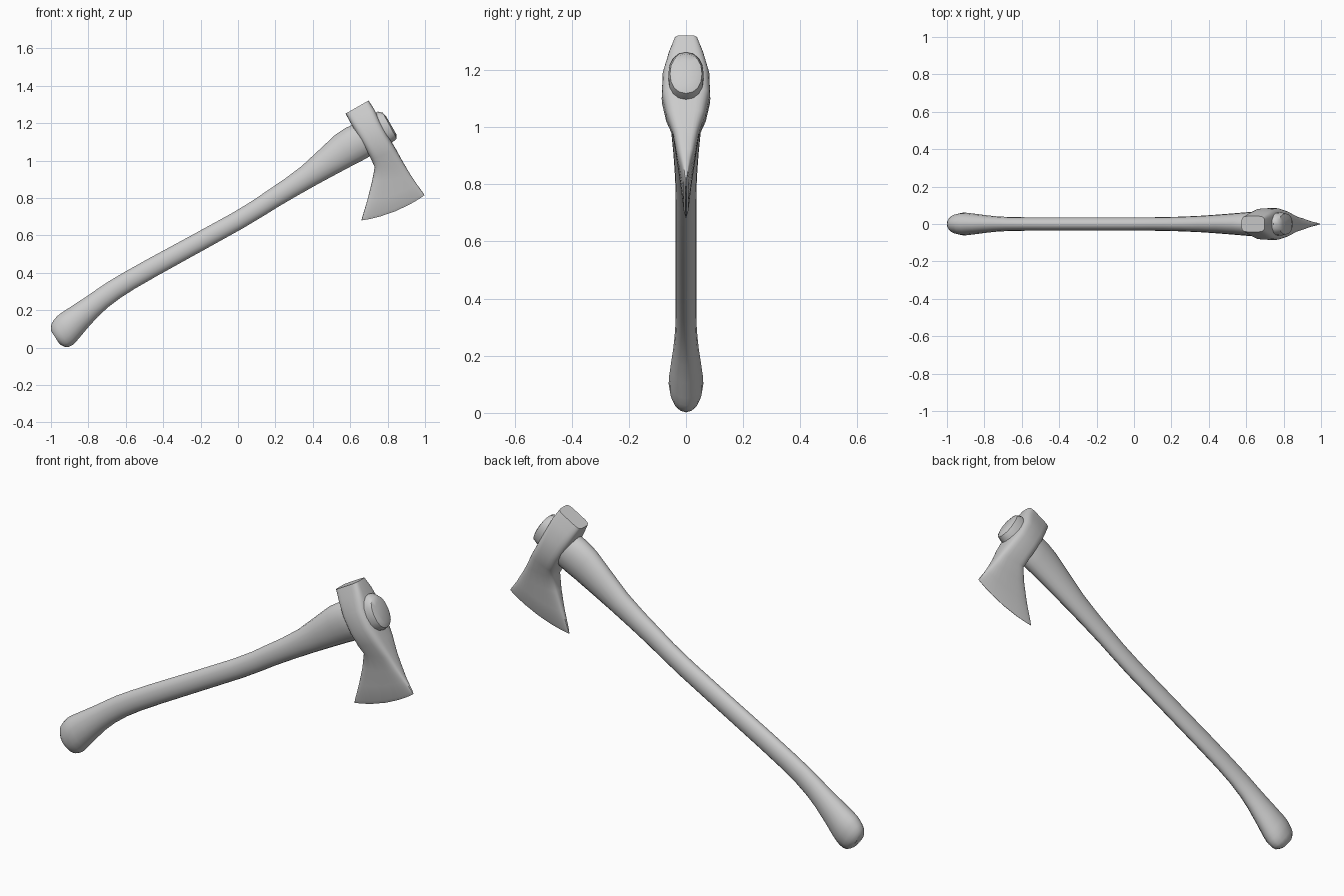
import bpy, bmesh, math
from mathutils import Vector


def loft(name, stations, sides, steps=1):
    """Skin superellipse rings; station = x1,z1, x2,z2, half depth, squareness, edge bulge."""
    rows = []
    n = len(stations)
    for i in range(n - 1):
        p = [stations[max(0, min(n - 1, i + k))] for k in (-1, 0, 1, 2)]
        for s in range(steps):
            t = s / steps
            rows.append([0.5 * (2 * b + (c - a) * t + (2 * a - 5 * b + 4 * c - d) * t * t
                                + (3 * b - a - 3 * c + d) * t ** 3) for a, b, c, d in zip(*p)])
    rows.append(stations[-1])

    bm = bmesh.new()
    rings = []
    for x1, z1, x2, z2, depth, power, bulge in rows:
        ring = []
        for k in range(sides):
            ang = 2 * math.pi * k / sides
            c, s = math.cos(ang), math.sin(ang)
            c = math.copysign(abs(c) ** (2 / power), c)
            s = math.copysign(abs(s) ** (2 / power), s)
            b = bulge * (1 - c * c)
            ring.append(bm.verts.new(Vector((
                (x1 + x2) / 2 + c * (x2 - x1) / 2 + 0.42 * b,
                s * depth,
                (z1 + z2) / 2 + c * (z2 - z1) / 2 - 0.9 * b))))
        rings.append(ring)
    for a, b in zip(rings, rings[1:]):
        for k in range(sides):
            j = (k + 1) % sides
            bm.faces.new((a[k], a[j], b[j], b[k]))
    bm.faces.new(rings[0])
    bm.faces.new(rings[-1])
    bmesh.ops.recalc_face_normals(bm, faces=bm.faces)
    me = bpy.data.meshes.new(name)
    bm.to_mesh(me)
    bm.free()
    ob = bpy.data.objects.new(name, me)
    bpy.context.collection.objects.link(ob)
    bpy.ops.object.select_all(action='DESELECT')
    bpy.context.view_layer.objects.active = ob
    ob.select_set(True)
    bpy.ops.object.shade_smooth_by_angle(angle=math.radians(40))
    return ob


# Curved wooden handle, from butt to the eye of the head
handle = [
    (-1.00, .090, -.955, .020, .030),
    (-.998, .125, -.920, .002, .048),
    (-.970, .165, -.885, .014, .058),
    (-.930, .195, -.850, .050, .060),
    (-.800, .280, -.750, .165, .045),
    (-.690, .355, -.630, .265, .037),
    (-.480, .475, -.430, .385, .036),
    (-.030, .720, .030, .640, .036),
    (.150, .835, .210, .750, .037),
    (.340, .970, .410, .865, .045),
    (.520, 1.138, .615, .975, .060),
    (.620, 1.195, .700, 1.020, .067),
    (.700, 1.230, .785, 1.080, .060),
]
loft("handle", [h + (2, 0) for h in handle], 16, 2)

# Handle tip protruding through the eye
tip = [
    (.690, 1.230, .775, 1.070, .062),
    (.746, 1.262, .830, 1.101, .062),
    (.774, 1.256, .848, 1.118, .056),
    (.794, 1.233, .846, 1.142, .036),
]
loft("handle_tip", [t + (2.2, 0) for t in tip], 16)

# Axe head, from the flat poll through the bulging eye to the curved edge
head = [
    (.575, 1.251, .698, 1.321, .042, 5, 0),
    (.600, 1.205, .728, 1.275, .062, 4.5, 0),
    (.635, 1.140, .759, 1.212, .082, 4, 0),
    (.680, 1.065, .800, 1.135, .085, 4, 0),
    (.713, 1.005, .845, 1.060, .070, 4, 0),
    (.731, .965, .885, .987, .046, 4, .004),
    (.717, .890, .922, .925, .034, 4, .010),
    (.692, .790, .955, .875, .020, 4, .016),
    (.665, .700, .988, .830, .009, 4, .022),
    (.660, .680, .997, .815, .001, 4, .022),
]
loft("axe_head", head, 32)
